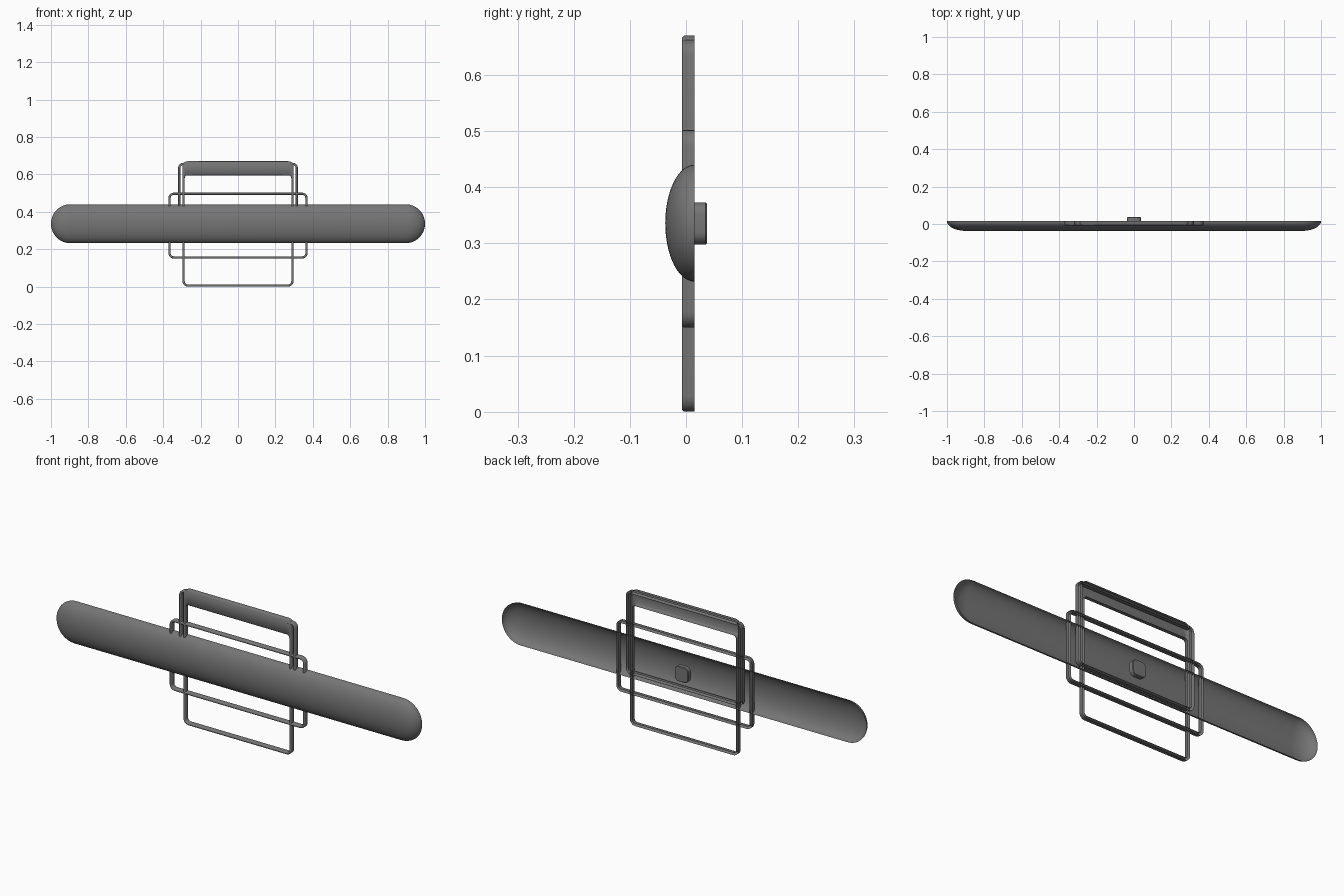
import bpy
import bmesh
from math import sin, cos, pi

old = bpy.data.objects.get("Cube")
if old:
    bpy.data.objects.remove(old, do_unlink=True)

grey = bpy.data.materials.new("dark_grey")
grey.use_nodes = True
COLOUR = (0.18, 0.18, 0.18, 1)
grey.diffuse_color = COLOUR
grey.node_tree.nodes["Principled BSDF"].inputs["Base Color"].default_value = COLOUR

FRONT, BACK, BEVEL = -0.007, 0.015, 0.003


def skin(name, rows, closed=False, cap=False):
    """Join equal rows of points into a smooth surface."""
    bm = bmesh.new()
    grid = [[bm.verts.new(p) for p in row] for row in rows]
    for a, b in zip(grid, grid[1:]):
        count = len(a)
        for i in range(count if closed else count - 1):
            j = (i + 1) % count
            bm.faces.new((a[i], a[j], b[j], b[i]))
    if cap:
        bm.faces.new(grid[0])
        bm.faces.new(grid[-1])
    bmesh.ops.remove_doubles(bm, verts=bm.verts, dist=1e-5)
    bmesh.ops.recalc_face_normals(bm, faces=bm.faces)
    for f in bm.faces:
        f.smooth = True
    mesh = bpy.data.meshes.new(name)
    bm.to_mesh(mesh)
    bm.free()
    mesh.materials.append(grey)
    obj = bpy.data.objects.new(name, mesh)
    bpy.context.collection.objects.link(obj)
    return obj


def rounded_rect(half, low, high, radius, y, inset=0.0, steps=6):
    """Loop of points in the xz plane with rounded corners."""
    half, low, high = half - inset, low + inset, high - inset
    radius = max(radius - inset, 0.004)
    corners = [(1, 1), (-1, 1), (-1, -1), (1, -1)]
    points = []
    for k, (sx, sz) in enumerate(corners):
        cx = sx * (half - radius)
        cz = high - radius if sz > 0 else low + radius
        for s in range(steps + 1):
            a = (k + s / steps) * pi / 2
            points.append((cx + radius * cos(a), y, cz + radius * sin(a)))
    return points


def frame(name, half, low, high, wire=0.012, top=0.012):
    """Open-backed channel running round a rounded rectangle."""
    outer = (half, low, high, 0.028)
    inner = (half - wire, low + wire, high - top, 0.016)
    skin(name, [
        rounded_rect(*outer, BACK),
        rounded_rect(*outer, FRONT + BEVEL),
        rounded_rect(*outer, FRONT, BEVEL),
        rounded_rect(*inner, FRONT, -BEVEL),
        rounded_rect(*inner, FRONT + BEVEL),
        rounded_rect(*inner, BACK),
    ], closed=True)


# Long bar: half capsule, hollow and open at the back
RADIUS, DEPTH, MID_Z = 0.104, 0.052, 0.336
CAP, ARC = 14, 32
ends = [(-cos(t), sin(t)) for t in (i * pi / 2 / CAP for i in range(CAP + 1))]
stations = [(-1 + RADIUS + RADIUS * c, RADIUS * s) for c, s in ends]
stations += [(-x, r) for x, r in reversed(stations)]
skin("long_bar", [
    [(x, BACK - DEPTH * r / RADIUS * sin(i * pi / ARC),
      MID_Z + r * cos(i * pi / ARC)) for i in range(ARC + 1)]
    for x, r in stations])

# Wire frames, the tall one with a broad top panel
frame("tall_frame", 0.297, 0.0, 0.67, top=0.075)
frame("wide_frame", 0.372, 0.15, 0.502)
frame("upper_frame", 0.32, 0.25, 0.662)

# Rear mounting knob
knob = (0.037, 0.298, 0.373, 0.022)
knob_obj = skin("rear_knob", [
    rounded_rect(*knob, BACK),
    rounded_rect(*knob, 0.035),
    rounded_rect(*knob, 0.037, 0.002),
], closed=True, cap=True)
bpy.context.view_layer.objects.active = knob_obj
knob_obj.select_set(True)
bpy.ops.object.shade_smooth_by_angle()
